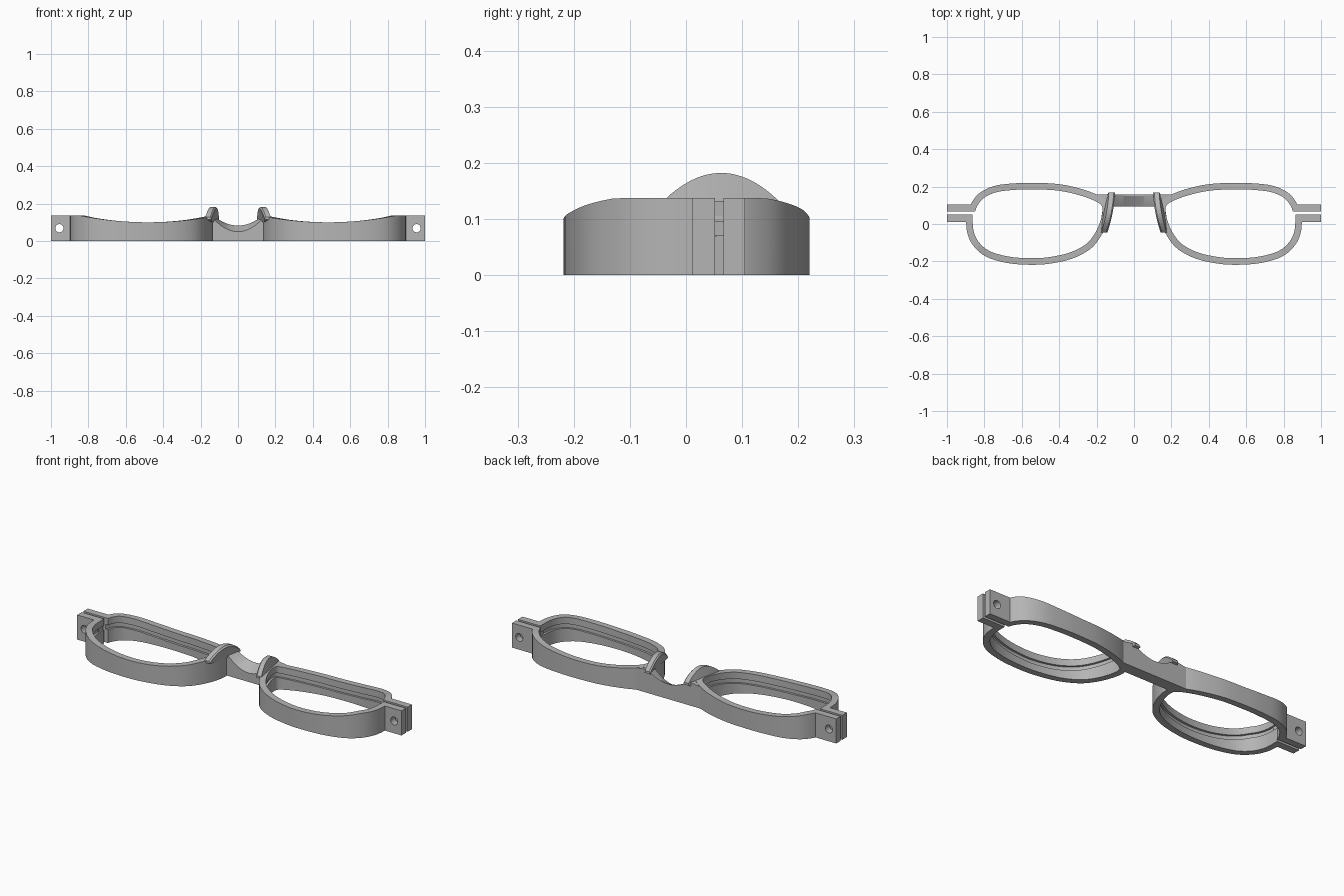
import bpy, bmesh, math
from mathutils import Vector

cube = bpy.data.objects.get("Cube")
if cube:
    bpy.data.objects.remove(cube, do_unlink=True)

grey = bpy.data.materials.new("frame_grey")
grey.use_nodes = True
grey.diffuse_color = (0.46, 0.46, 0.46, 1)
grey.node_tree.nodes["Principled BSDF"].inputs["Base Color"].default_value = grey.diffuse_color


def loft(name, sections, closed=False, mirror=True):
    """Skin a row of equal cross-sections, capping the ends if open."""
    bm = bmesh.new()
    rows = [[bm.verts.new(p) for p in s] for s in sections]
    count = len(rows[0])
    pairs = list(zip(rows, rows[1:])) + ([(rows[-1], rows[0])] if closed else [])
    for a, b in pairs:
        for i in range(count):
            j = (i + 1) % count
            bm.faces.new((a[i], a[j], b[j], b[i]))
    if not closed:
        bm.faces.new(rows[0])
        bm.faces.new(rows[-1])
    bmesh.ops.recalc_face_normals(bm, faces=bm.faces)
    mesh = bpy.data.meshes.new(name)
    bm.to_mesh(mesh)
    bm.free()
    mesh.materials.append(grey)
    obj = bpy.data.objects.new(name, mesh)
    bpy.context.collection.objects.link(obj)
    bpy.ops.object.select_all(action='DESELECT')
    obj.select_set(True)
    bpy.context.view_layer.objects.active = obj
    bpy.ops.object.shade_smooth_by_angle(angle=math.radians(25))
    if mirror:
        mod = obj.modifiers.new("Mirror", 'MIRROR')
        mod.use_mirror_merge = False
    return obj


def smooth_path(points, steps):
    """Catmull-Rom curve through the points."""
    pts = [Vector(p) for p in points]
    pts = [2 * pts[0] - pts[1]] + pts + [2 * pts[-1] - pts[-2]]
    out = []
    for a, b, c, d in zip(pts, pts[1:], pts[2:], pts[3:]):
        for k in range(steps):
            t = k / steps
            out.append(0.5 * (2 * b + (c - a) * t + (2 * a - 5 * b + 4 * c - d) * t ** 2
                              + (3 * b - a - 3 * c + d) * t ** 3))
    return out + [pts[-2]]


def rim_top(x):
    return min(0.137, 0.1 + 0.27 * (abs(x) - 0.48) ** 2)


# Lens rims: open loop, split at the temple side, with an inner lens groove
OUTLINE = [(0.887, 0.067), (0.865, 0.12), (0.82, 0.17), (0.74, 0.205), (0.63, 0.218),
           (0.53, 0.22), (0.4, 0.213), (0.28, 0.187), (0.19, 0.153), (0.145, 0.12),
           (0.133, 0.07), (0.148, 0), (0.18, -0.07), (0.235, -0.135), (0.33, -0.185),
           (0.45, -0.212), (0.56, -0.218), (0.68, -0.208), (0.79, -0.175),
           (0.86, -0.115), (0.893, -0.04), (0.898, 0.052)]
THICK, GROOVE = 0.035, 0.012
path = smooth_path(OUTLINE, 4)
sections = []
for i, p in enumerate(path):
    if i in (0, len(path) - 1):
        inward = Vector((-1, 0))
    else:
        t = (path[i + 1] - path[i - 1]).normalized()
        inward = Vector((-t.y, t.x))
    top = rim_top(p.x)
    profile = [(0, 0), (0, top), (THICK, top), (THICK, top - 0.037),
               (THICK - GROOVE, top - 0.037), (THICK - GROOVE, top - 0.062),
               (THICK, top - 0.062), (THICK, 0)]
    sections.append([(*(p + inward * d), z) for d, z in profile])
loft("lens_rim", sections)

# Temple lugs: paired plates with a screw hole through them
for name, y0, y1 in (("rear_lug", 0.067, 0.105), ("front_lug", 0.012, 0.052)):
    sections = []
    for k in range(32):
        a = math.tau * k / 32
        c, s = math.cos(a), math.sin(a)
        m = max(abs(c), abs(s))
        ox = 0.955 + c / m * (0.045 if c > 0 else 0.085)
        oz = 0.0685 + s / m * 0.0685
        ix, iz = 0.955 + c * 0.022, 0.0685 + s * 0.022
        sections.append([(ox, y0, oz), (ox, y1, oz), (ix, y1, iz), (ix, y0, iz)])
    loft(name, sections, closed=True)

# Bridge: scooped bar, higher at the back, tapering behind the rims
sections = []
for k in range(41):
    x = -0.2 + 0.4 * k / 40
    front = 0.093 if abs(x) < 0.145 else 0.093 + (abs(x) - 0.145) * 0.85
    cap = rim_top(x) - 0.001
    low = min(cap, 0.05 + 4 * x * x)
    high = min(cap, 0.083 + 3 * x * x)
    sections.append([(x, front, 0), (x, front, low), (x, 0.15, high),
                     (x, 0.157, high), (x, 0.157, 0)])
loft("bridge", sections, mirror=False)

# Nose pads: arched, leaning strips rising from the rims
sections = []
for k in range(25):
    u = -1 + 2 * k / 24
    y = 0.0625 + 0.107 * u
    x = 0.131 - 0.02 * u + 0.008 * u * u
    top = 0.128 + 0.054 * (1 - u * u)
    base = 0.1 + 0.015 * u * u
    lean = 0.022 * (1 - u * u)
    sections.append([(x - 0.017 + lean, y, base), (x - 0.017, y, top - 0.008),
                     (x - 0.01, y, top), (x + 0.016, y, top),
                     (x + 0.017 + lean, y, base)])
loft("nose_pad", sections)
